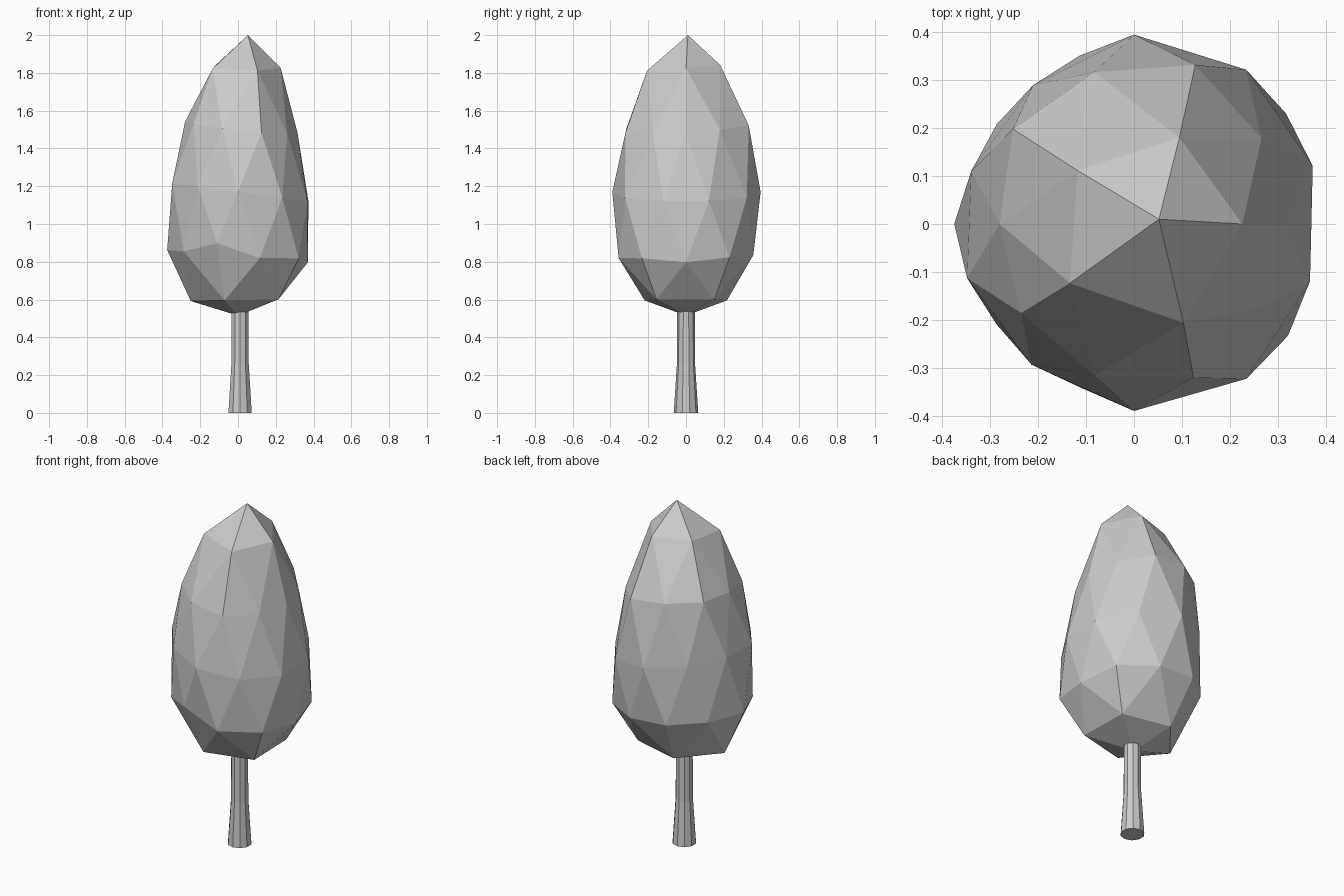
import bpy, bmesh
from math import sin, cos, pi, atan2, tau

if "Cube" in bpy.data.objects:
    bpy.data.objects.remove(bpy.data.objects["Cube"])


def add_object(name, bm):
    mesh = bpy.data.meshes.new(name)
    bmesh.ops.recalc_face_normals(bm, faces=bm.faces)
    bm.to_mesh(mesh)
    bm.free()
    obj = bpy.data.objects.new(name, mesh)
    bpy.context.collection.objects.link(obj)
    return obj


# Trunk: lofted rings, flared towards the ground
def build_trunk(sides=10):
    bm = bmesh.new()
    rings = []
    for r, z in [(0.065, 0.0), (0.048, 0.26), (0.046, 0.7)]:
        rings.append([bm.verts.new((0.011 + r * cos(tau * i / sides + pi / 2),
                                    r * sin(tau * i / sides + pi / 2), z))
                      for i in range(sides)])
    for low, high in zip(rings, rings[1:]):
        for i in range(sides):
            j = (i + 1) % sides
            bm.faces.new((low[i], low[j], high[j], high[i]))
    bm.faces.new(rings[0])
    bm.faces.new(rings[-1])
    return add_object("trunk", bm)


# Crown rings: lowest unit-sphere height, centre x, z, tilt in x and y,
# first angle (degrees), angle step, hand-shaped radii
RINGS = [
    (0.7, 0.036, 1.83, -0.02, 0.08, 0, 72, [0.19, 0.19, 0.19, 0.21, 0.217]),
    (0.3, 0.02, 1.515, -0.1, 0.06, 0, 36,
     [0.295, 0.304, 0.349, 0.333, 0.337, 0.30, 0.316, 0.332, 0.337, 0.297]),
    (-0.2, 0.0, 1.17, -0.13, 0.0, 18, 36,
     [0.392, 0.398, 0.395, 0.358, 0.357, 0.366, 0.363, 0.39, 0.399, 0.386]),
    (-0.7, 0.0, 0.84, -0.06, 0.01, 0, 36,
     [0.37, 0.392, 0.375, 0.369, 0.354, 0.375, 0.355, 0.359, 0.375, 0.397]),
    (-0.95, 0.0, 0.597, 0.02, 0.0, 36, 72, [0.255, 0.228, 0.25, 0.23, 0.265]),
]


# Crown: faceted icosphere reshaped ring by ring into a leaning egg
def build_crown():
    bm = bmesh.new()
    bmesh.ops.create_icosphere(bm, subdivisions=2, radius=1)
    for v in bm.verts:
        h = v.co.z
        if h > 0.95:
            v.co = (0.052, 0.01, 2.0)
            continue
        if h < -0.95:
            v.co = (0.0, 0.0, 0.515)
            continue
        a = atan2(v.co.y, v.co.x)
        _, cx, z, tx, ty, first, step, radii = next(r for r in RINGS if h > r[0])
        i = round((a * 180 / pi - first) / step) % len(radii)
        x, y = cx + radii[i] * cos(a), radii[i] * sin(a)
        z += tx * x + ty * y
        if step == 36 and first == 0 and h < 0:
            z += {0: -0.02, 7: 0.055, 8: -0.01}.get(i, 0)
        v.co = (x, y, z)
    return add_object("crown", bm)


build_trunk()
build_crown()
